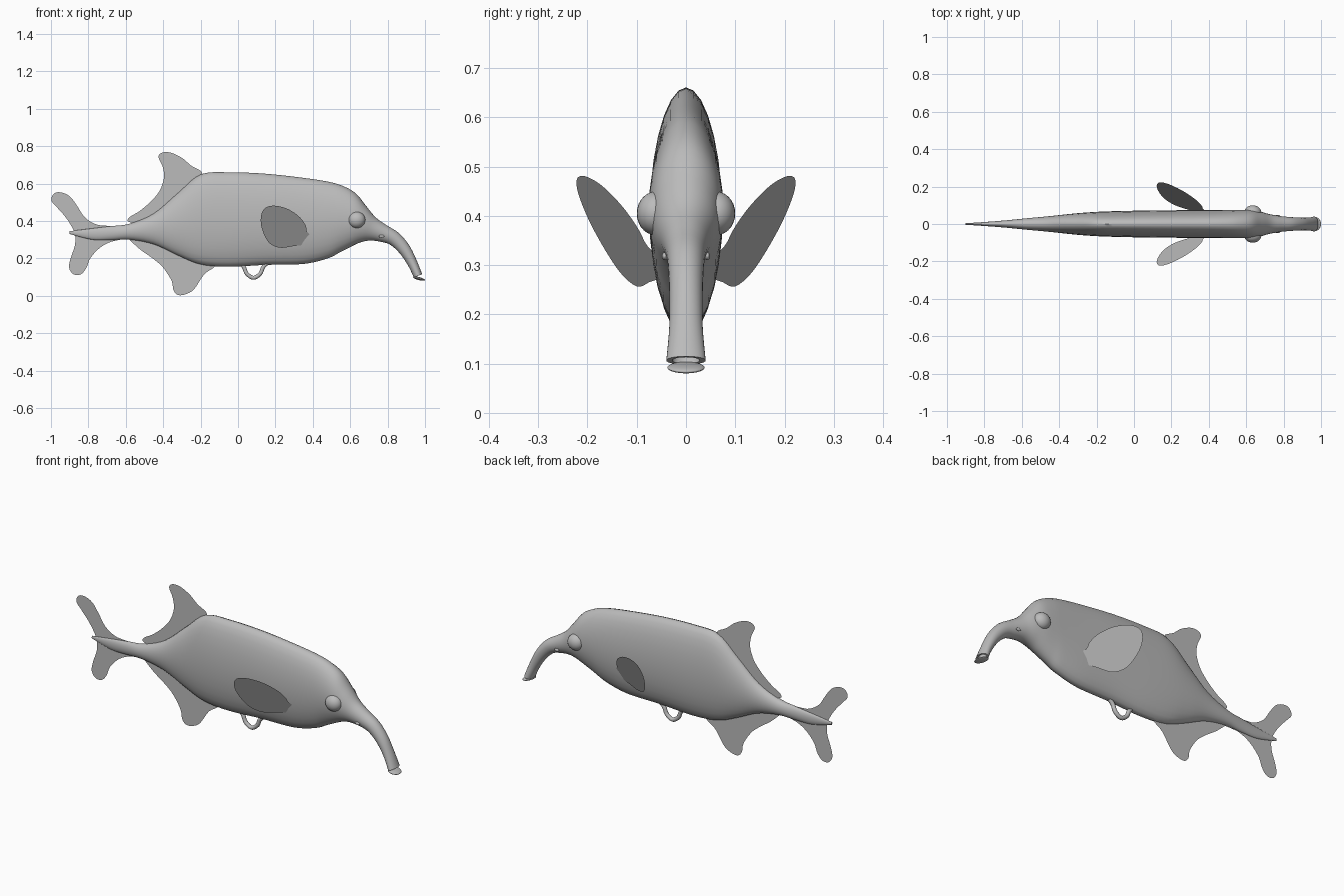
import bpy, bmesh, math
from mathutils import Vector

cube = bpy.data.objects.get("Cube")
if cube:
    bpy.data.objects.remove(cube, do_unlink=True)


def make_material(name, value):
    mat = bpy.data.materials.new(name)
    mat.use_nodes = True
    colour = (value, value, value, 1)
    mat.diffuse_color = colour
    mat.node_tree.nodes["Principled BSDF"].inputs["Base Color"].default_value = colour
    return mat


GREY = make_material("plain grey", 0.5)


def finish(obj):
    """Give an object its colour and smooth shading."""
    obj.data.materials.clear()
    obj.data.materials.append(GREY)
    bpy.ops.object.select_all(action='DESELECT')
    obj.select_set(True)
    bpy.context.view_layer.objects.active = obj
    bpy.ops.object.shade_smooth_by_angle(angle=math.radians(45))
    return obj


def from_bmesh(name, bm):
    bmesh.ops.recalc_face_normals(bm, faces=bm.faces)
    mesh = bpy.data.meshes.new(name)
    bm.to_mesh(mesh)
    bm.free()
    obj = bpy.data.objects.new(name, mesh)
    bpy.context.collection.objects.link(obj)
    return finish(obj)


def spline(points, steps, closed):
    """Smooth curve passing through every point."""
    pts = [Vector(p) for p in points]
    n = len(pts)
    result = []
    for i in range(n if closed else n - 1):
        if closed:
            a, b, c, d = (pts[(i + k) % n] for k in (-1, 0, 1, 2))
        else:
            a, b, c, d = (pts[min(max(i + k, 0), n - 1)] for k in (-1, 0, 1, 2))
        for s in range(steps):
            t = s / steps
            result.append(b + (c - a) * t / 2 + (a * 2 - b * 5 + c * 4 - d) * t * t / 2
                          + (b * 3 - a - c * 3 + d) * t ** 3 / 2)
    if not closed:
        result.append(pts[-1])
    return result


def loft(name, sections, sides=28):
    """Skin over oval rings: top x, top z, bottom x, bottom z, half width."""
    bm = bmesh.new()
    rings = []
    for xt, zt, xb, zb, w in sections:
        top, bottom = Vector((xt, 0, zt)), Vector((xb, 0, zb))
        mid, up = (top + bottom) / 2, (top - bottom) / 2
        ring = []
        for k in range(sides):
            a = math.tau * k / sides
            ring.append(bm.verts.new(mid + up * math.sin(a) + Vector((0, w * math.cos(a), 0))))
        rings.append(ring)
    for r, q in zip(rings, rings[1:]):
        for k in range(sides):
            j = (k + 1) % sides
            bm.faces.new((r[k], r[j], q[j], q[k]))
    bm.faces.new(rings[0])
    bm.faces.new(rings[-1])
    return from_bmesh(name, bm)


def fin(name, outline, half, rim=0.014, shear=None):
    """Flat fin with a chamfered rim; half gives the half thickness at x."""
    bm = bmesh.new()
    edge = [bm.verts.new((p.x, 0, p.y)) for p in spline(outline, 4, True)]
    face = bm.faces.new(edge)
    bmesh.ops.inset_region(bm, faces=[face], thickness=rim, use_even_offset=False)
    rim_verts = set(edge)
    for v in bm.verts:
        if v not in rim_verts:
            v.co.y = half(v.co.x)
    bmesh.ops.triangulate(bm, faces=[f for f in bm.faces if len(f.verts) > 4])
    bmesh.ops.mirror(bm, geom=bm.verts[:] + bm.edges[:] + bm.faces[:],
                     axis='Y', merge_dist=0.0005)
    if shear:
        for v in bm.verts:
            v.co.y = shear(v.co)
    return from_bmesh(name, bm)


def ball(name, location, scale, tilt=0):
    bpy.ops.mesh.primitive_uv_sphere_add(segments=24, ring_count=14, radius=1,
                                         location=location, rotation=(0, tilt, 0))
    obj = bpy.context.object
    obj.name = name
    obj.scale = scale
    return finish(obj)


# Body and curved snout, ending in a hollow mouth
trunk = [(-.9, .345, .33, .004), (-.78, .36, .3, .012), (-.68, .372, .298, .02),
         (-.58, .385, .3, .03), (-.45, .44, .275, .042), (-.32, .55, .215, .056),
         (-.2, .648, .168, .065), (-.05, .66, .155, .07), (.15, .652, .165, .073),
         (.35, .63, .17, .074), (.48, .61, .2, .075)]
snout = [(.56, .587, .55, .235, .076), (.63, .547, .61, .265, .075),
         (.685, .48, .66, .287, .067), (.735, .42, .71, .295, .053),
         (.79, .38, .765, .288, .043), (.86, .335, .815, .272, .037),
         (.915, .27, .866, .225, .034), (.955, .19, .91, .16, .034),
         (.985, .115, .94, .098, .04)]
rings = spline([(x, t, x, b, w) for x, t, b, w in trunk] + snout, 5, False)
rings.append(Vector((.978, .113, .947, .1, .028)))
rings.append(Vector((.955, .165, .925, .15, .022)))
loft("body", rings)

# Lower lip
ball("lower_lip", (.967, 0, .092), (.034, .038, .008), math.radians(15))

# Tail fin, thinning towards the rear
fin("tail_fin",
    [(-.58, .365), (-.7, .374), (-.76, .382), (-.82, .42), (-.86, .48), (-.9, .532),
     (-.95, .553), (-.985, .545), (-.998, .51), (-.97, .475), (-.93, .43), (-.895, .38),
     (-.872, .33), (-.872, .27), (-.895, .2), (-.903, .15), (-.88, .115), (-.84, .115),
     (-.81, .15), (-.79, .2), (-.74, .255), (-.68, .288), (-.6, .31)],
    lambda x: .003 + .035 * (x + 1))

# Dorsal and anal fins
fin("dorsal_fin",
    [(-.19, .652), (-.25, .695), (-.3, .737), (-.36, .765), (-.405, .765), (-.425, .742),
     (-.403, .69), (-.396, .63), (-.42, .56), (-.47, .5), (-.53, .45), (-.58, .42),
     (-.583, .395), (-.5, .39), (-.35, .48), (-.25, .57)],
    lambda x: .008)
fin("anal_fin",
    [(-.12, .165), (-.18, .115), (-.235, .035), (-.28, .008), (-.32, .004), (-.345, .03),
     (-.355, .08), (-.4, .15), (-.45, .195), (-.52, .245), (-.57, .29), (-.59, .315),
     (-.5, .32), (-.3, .27), (-.2, .21)],
    lambda x: .008)

# Paired pectoral fins, eyes and nostrils
paddle = [(.15, .472), (.2, .481), (.27, .462), (.33, .42), (.362, .375), (.37, .34),
          (.41, .31), (.4, .28), (.3, .266), (.22, .257), (.16, .29), (.125, .37),
          (.125, .435)]
for side, word in ((1, "left"), (-1, "right")):
    fin(word + "_pectoral_fin", paddle, lambda x: .007, .012,
        lambda p: side * (p.y + .218 - .384 * (p.x - .17) + .443 * (p.z - .48)))
    ball(word + "_eye", (.635, side * .062, .405), (.046, .038, .044))
    ball(word + "_nostril", (.768, side * .043, .318), (.014, .006, .008))

# Belly loop
curve = bpy.data.curves.new("belly_loop", 'CURVE')
curve.dimensions = '3D'
curve.bevel_depth = .011
curve.bevel_resolution = 3
path = spline([(0, .185), (.03, .155), (.047, .118), (.083, .096), (.119, .118),
               (.136, .155), (.17, .185)], 5, False)
strand = curve.splines.new('POLY')
strand.points.add(len(path) - 1)
for point, p in zip(strand.points, path):
    point.co = (p.x, 0, p.y, 1)
loop = bpy.data.objects.new("belly_loop", curve)
bpy.context.collection.objects.link(loop)
curve.materials.append(GREY)
